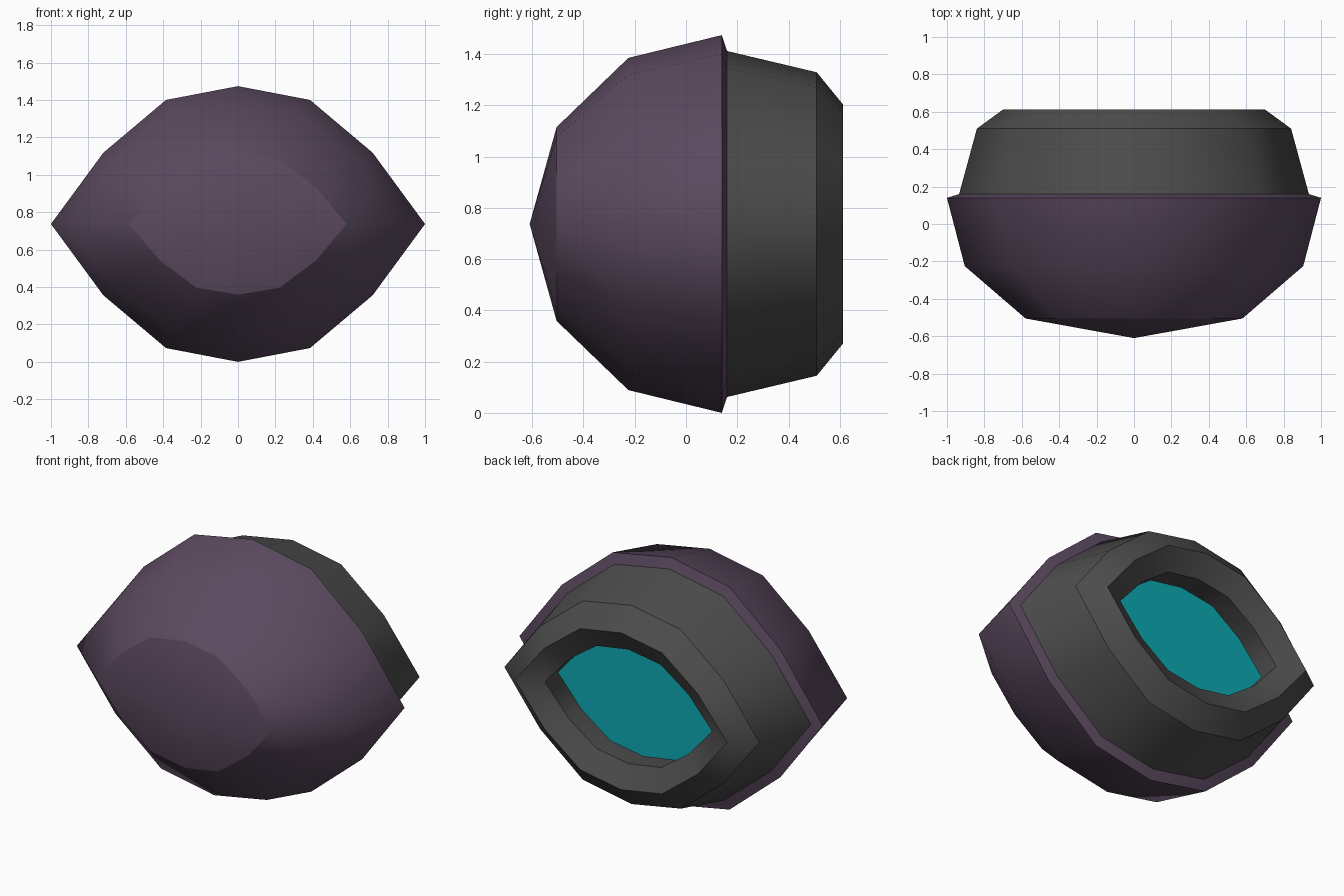
import bpy, bmesh

if "Cube" in bpy.data.objects:
    bpy.data.objects.remove(bpy.data.objects["Cube"])

CZ = 0.737
# quarter of the pinched 12-sided cross-section (unit x, unit z)
QUARTER = [(0, 1), (0.385, 0.9), (0.72, 0.517), (1, 0)]
SECTION = (QUARTER
           + [(x, -z) for x, z in QUARTER[2::-1]]
           + [(-x, -z) for x, z in QUARTER[1:]]
           + [(-x, z) for x, z in QUARTER[2:0:-1]])


def material(name, rgb):
    m = bpy.data.materials.new(name)
    m.diffuse_color = (*rgb, 1)
    m.use_nodes = True
    m.node_tree.nodes["Principled BSDF"].inputs["Base Color"].default_value = m.diffuse_color
    return m


def loft(name, rings, mat, sharp=(), pole=None, cap=False):
    """Skin rings of (y, half width, half height); sharp lists creased rings."""
    bm = bmesh.new()
    loops = [[bm.verts.new((x * a, y, CZ + z * b)) for x, z in SECTION]
             for y, a, b in rings]
    n = len(SECTION)
    for p, q in zip(loops, loops[1:]):
        for i in range(n):
            j = (i + 1) % n
            bm.faces.new((p[i], p[j], q[j], q[i]))
    if pole is not None:
        tip = bm.verts.new((0, pole, CZ))
        for i in range(n):
            bm.faces.new((tip, loops[0][(i + 1) % n], loops[0][i]))
    if cap:
        bm.faces.new(loops[-1])
    for f in bm.faces:
        f.smooth = True
    for k in sharp:
        for i in range(n):
            e = bm.edges.get((loops[k][i], loops[k][(i + 1) % n]))
            if e:
                e.smooth = False
    bm.normal_update()
    me = bpy.data.meshes.new(name)
    bm.to_mesh(me)
    bm.free()
    me.materials.append(mat)
    ob = bpy.data.objects.new(name, me)
    bpy.context.collection.objects.link(ob)
    return ob


purple = material("dusky purple", (0.105, 0.067, 0.114))
grey = material("dark grey", (0.074, 0.074, 0.074))
teal = material("teal", (0.004, 0.40, 0.45))

# domed front shell with its narrow rear lip
loft("front_shell", [(-0.505, 0.58, 0.378), (-0.225, 0.905, 0.648),
                     (0.14, 1.0, 0.737), (0.16, 0.935, 0.675)],
     purple, sharp=(0, 2), pole=-0.61)

# rear housing, bevelled rim and recessed socket walls
loft("rear_housing", [(0.16, 0.935, 0.675), (0.51, 0.84, 0.592),
                      (0.612, 0.70, 0.467), (0.54, 0.55, 0.34),
                      (0.40, 0.565, 0.35)],
     grey, sharp=(1, 2, 3))

# glowing panel at the bottom of the socket
loft("socket_panel", [(0.40, 0.565, 0.35)], teal, cap=True)

# face the panel outwards (+y)
me = bpy.data.objects["socket_panel"].data
if me.polygons[0].normal.y < 0:
    me.flip_normals()
for name in ("front_shell", "rear_housing"):
    me = bpy.data.objects[name].data
    bm = bmesh.new()
    bm.from_mesh(me)
    # first side face must point away from the axis
    f = next(f for f in bm.faces if len(f.verts) == 4)
    c = f.calc_center_median()
    if f.normal.x * c.x + f.normal.z * (c.z - CZ) < 0:
        bmesh.ops.reverse_faces(bm, faces=bm.faces[:])
    bm.to_mesh(me)
    bm.free()
